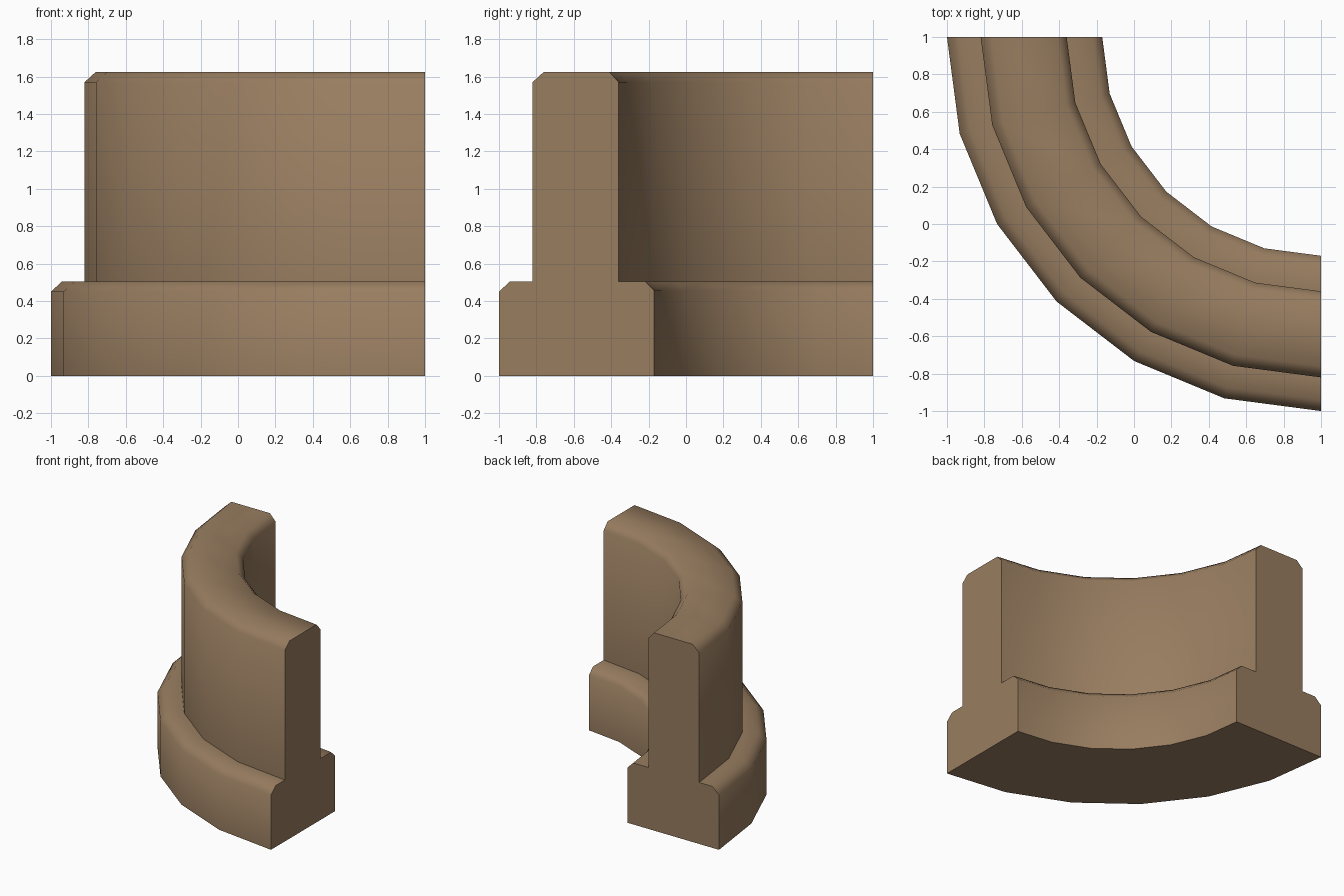
import bpy, bmesh, math

if "Cube" in bpy.data.objects:
    bpy.data.objects.remove(bpy.data.objects["Cube"])

# Cross-section as (radius, height), from outer foot round to inner foot
PROFILE = [(2.0, 0), (2.0, 0.45), (1.94, 0.505), (1.82, 0.505),
           (1.82, 1.57), (1.76, 1.625), (1.41, 1.625), (1.36, 1.57),
           (1.36, 0.505), (1.22, 0.505), (1.17, 0.455), (1.17, 0)]
SEGMENTS = 6
CENTRE = (1.0, 1.0)

stone = bpy.data.materials.new("tan_stone")
stone.diffuse_color = (0.314, 0.205, 0.117, 1)
stone.use_nodes = True
stone.node_tree.nodes["Principled BSDF"].inputs["Base Color"].default_value = stone.diffuse_color

# Sweep the section through a quarter turn
bm = bmesh.new()
rings = []
for i in range(SEGMENTS + 1):
    a = math.pi + math.pi / 2 * i / SEGMENTS
    rings.append([bm.verts.new((CENTRE[0] + r * math.cos(a),
                                CENTRE[1] + r * math.sin(a), z))
                  for r, z in PROFILE])
n = len(PROFILE)
for r0, r1 in zip(rings, rings[1:]):
    for j in range(n):
        k = (j + 1) % n
        bm.faces.new((r0[j], r1[j], r1[k], r0[k]))

# Flat end caps
bm.faces.new(rings[0])
bm.faces.new(rings[-1][::-1])
bmesh.ops.recalc_face_normals(bm, faces=bm.faces)

mesh = bpy.data.meshes.new("curved_wall_corner")
bm.to_mesh(mesh)
bm.free()
mesh.materials.append(stone)
wall = bpy.data.objects.new("curved_wall_corner", mesh)
bpy.context.collection.objects.link(wall)

# Smooth curve and chamfers, crisp ledges and ends
bpy.context.view_layer.objects.active = wall
wall.select_set(True)
bpy.ops.object.shade_smooth_by_angle(angle=math.radians(60))
